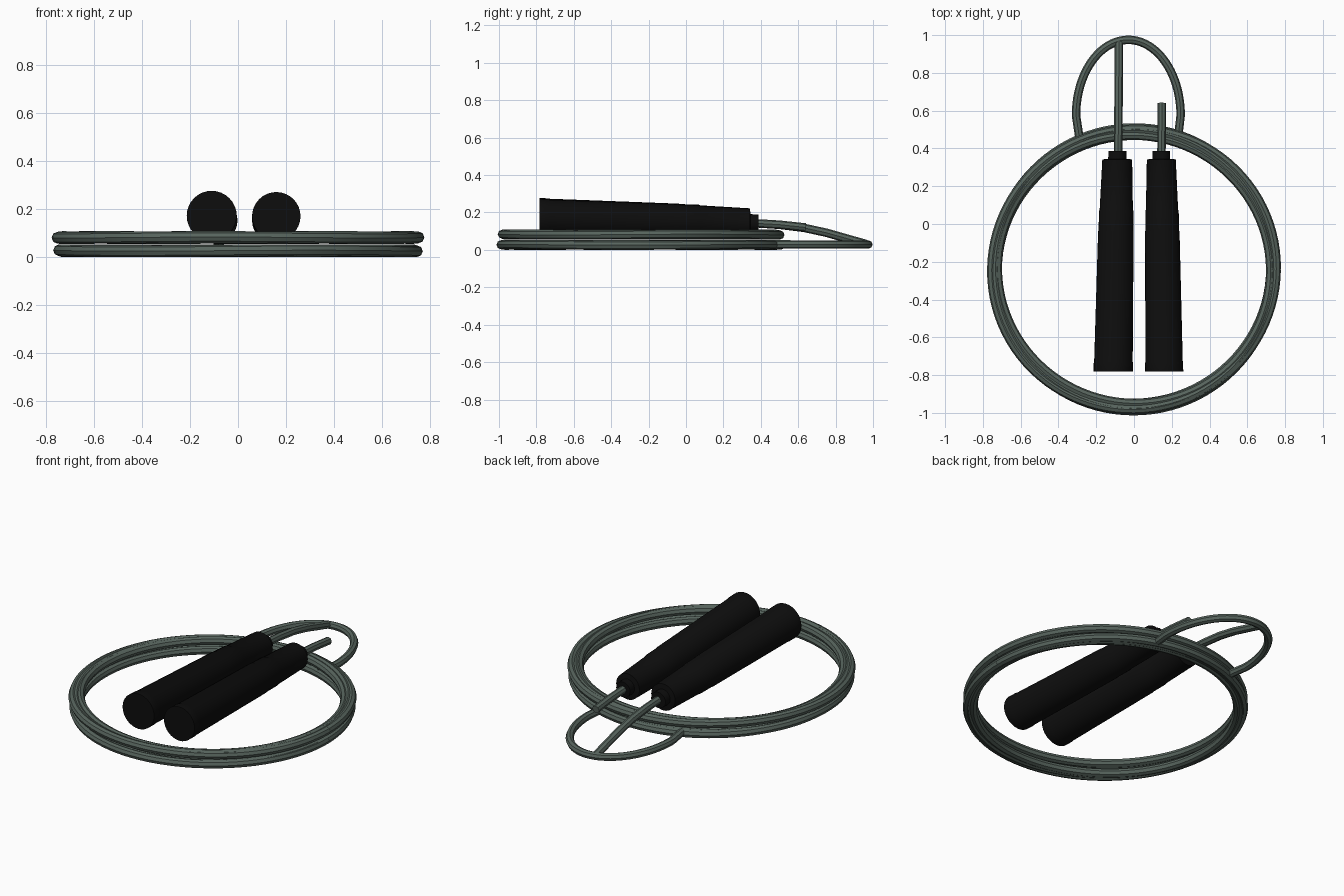
import bpy
from math import sin, cos, pi, tau
from mathutils import Vector

if "Cube" in bpy.data.objects:
    bpy.data.objects.remove(bpy.data.objects["Cube"], do_unlink=True)


def material(name, rgb, rough):
    m = bpy.data.materials.new(name)
    m.use_nodes = True
    m.diffuse_color = (*rgb, 1)
    bsdf = m.node_tree.nodes["Principled BSDF"]
    bsdf.inputs["Base Color"].default_value = (*rgb, 1)
    bsdf.inputs["Roughness"].default_value = rough
    return m


rope_mat = material("grey green rope", (0.095, 0.128, 0.110), 0.6)
grip_mat = material("black grip", (0.004, 0.004, 0.004), 0.6)


def finish(obj, mat):
    obj.data.materials.clear()
    obj.data.materials.append(mat)
    bpy.ops.object.select_all(action='DESELECT')
    obj.select_set(True)
    bpy.context.view_layer.objects.active = obj
    if obj.type == 'CURVE':
        bpy.ops.object.convert(target='MESH')
        obj = bpy.context.view_layer.objects.active
    bpy.ops.object.shade_smooth_by_angle(angle=0.7)


def rope(name, points, radius):
    curve = bpy.data.curves.new(name, 'CURVE')
    curve.dimensions = '3D'
    curve.bevel_depth = radius
    curve.bevel_resolution = 2
    curve.use_fill_caps = True
    spline = curve.splines.new('POLY')
    spline.points.add(len(points) - 1)
    for p, co in zip(spline.points, points):
        p.co = (*co, 1)
    obj = bpy.data.objects.new(name, curve)
    bpy.context.collection.objects.link(obj)
    finish(obj, rope_mat)


# Coil: two stacked layers, each a few slightly wandering turns
def coil_turn(name, radius, z, phase):
    pts = []
    for i in range(97):
        a = tau * i / 96
        r = radius + 0.005 * sin(2 * a + phase)
        pts.append((1.01 * r * cos(a), -0.24 + r * sin(a),
                    z + 0.002 * sin(3 * a + phase)))
    rope(name, pts, 0.0245)


for layer, z in (("lower", 0.027), ("upper", 0.082)):
    for k, r in enumerate((0.713, 0.731, 0.744)):
        coil_turn(f"{layer}_coil_turn_{k + 1}", r, z, 2.1 * k + z * 30)

# Loose loop behind the coil, with its legs tucked under the rings
arch = [(-0.03 + 0.277 * cos(pi * i / 40), 0.575 + 0.4 * sin(pi * i / 40), 0.029)
        for i in range(41)]
rope("back_loop", [(0.23, 0.43, 0.03)] + arch + [(-0.285, 0.43, 0.03)], 0.0225)


# Handles: lathed grip along a slightly tilted axis
def handle(name, start, end, profile, sides=32):
    start, end = Vector(start), Vector(end)
    verts, faces = [], []
    for y, r in profile:
        c = start.lerp(end, (y - start.y) / (end.y - start.y))
        for k in range(sides):
            a = tau * k / sides
            verts.append((c.x + r * cos(a), y, c.z + r * sin(a)))
    for j in range(len(profile) - 1):
        for k in range(sides):
            n = (k + 1) % sides
            faces.append((j * sides + k, (j + 1) * sides + k,
                          (j + 1) * sides + n, j * sides + n))
    faces.append(tuple(range(sides)))
    faces.append(tuple(reversed(range(len(verts) - sides, len(verts)))))
    mesh = bpy.data.meshes.new(name)
    mesh.from_pydata(verts, [], faces)
    mesh.update()
    obj = bpy.data.objects.new(name, mesh)
    bpy.context.collection.objects.link(obj)
    finish(obj, grip_mat)


# Butt cap, grip, tapered neck and end collar
profile = [(-0.782, 0.104), (-0.735, 0.104), (-0.73, 0.102), (-0.04, 0.094),
           (-0.035, 0.092), (0.07, 0.091), (0.075, 0.088), (0.342, 0.079),
           (0.345, 0.048), (0.387, 0.047)]
handle("right_handle", (-0.11, -0.782, 0.173), (-0.088, 0.387, 0.142), profile)
handle("left_handle", (0.16, -0.782, 0.171), (0.144, 0.387, 0.142),
       [(y, r * 0.97) for y, r in profile])

# Rope ends leaving the handles
rope("right_rope_end", [(-0.085, 0.36, 0.143), (-0.083, 0.5, 0.134),
                        (-0.082, 0.63, 0.118), (-0.081, 0.75, 0.092),
                        (-0.08, 0.87, 0.058), (-0.08, 0.965, 0.031)], 0.0225)
rope("left_rope_end", [(0.145, 0.36, 0.143), (0.147, 0.5, 0.135),
                       (0.148, 0.64, 0.12)], 0.0225)
